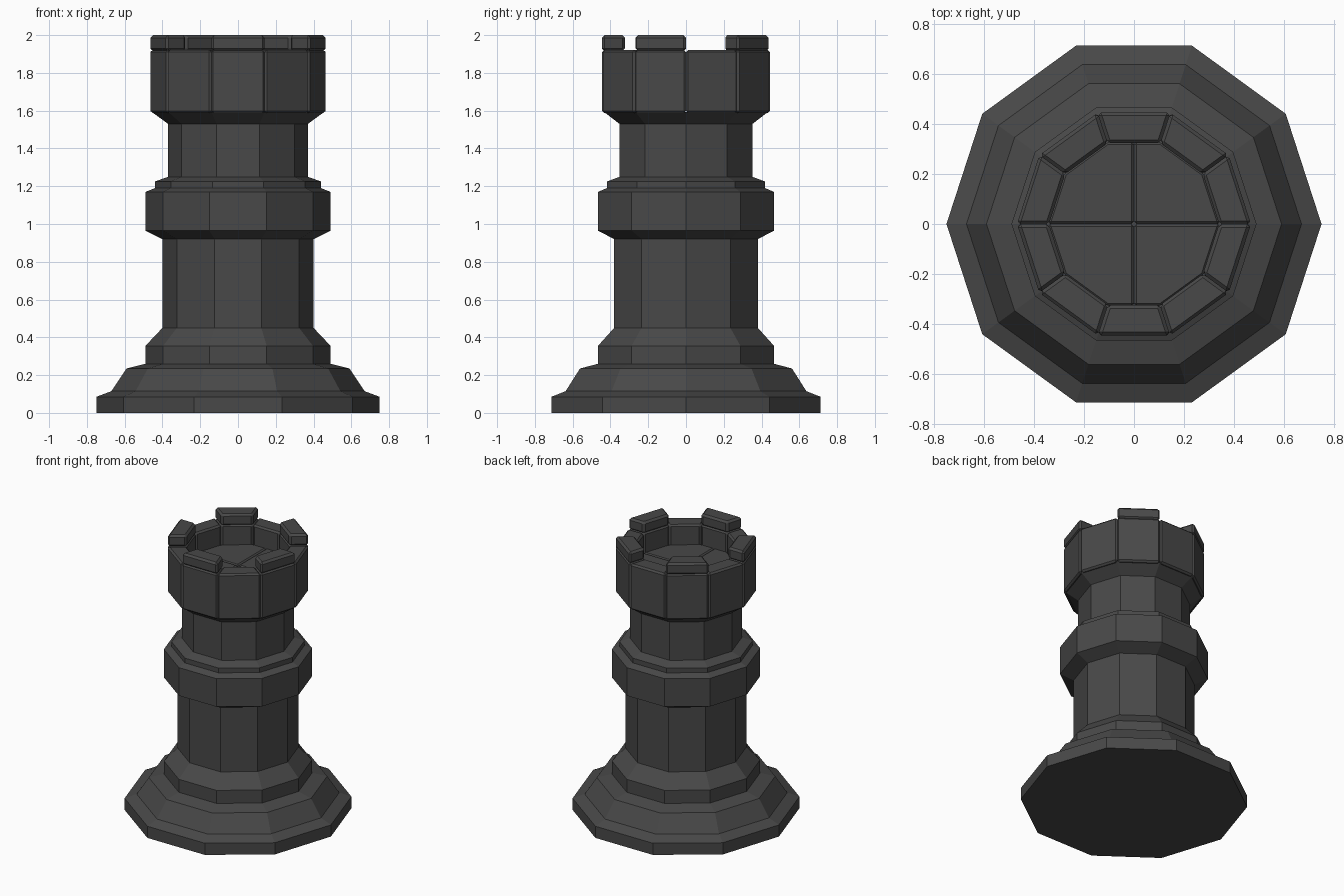
import bpy, bmesh, math

if "Cube" in bpy.data.objects:
    bpy.data.objects.remove(bpy.data.objects["Cube"])

SIDES = 10
STEP = 2 * math.pi / SIDES

mat = bpy.data.materials.new("dark_grey")
mat.diffuse_color = (0.065, 0.065, 0.065, 1)
mat.use_nodes = True
mat.node_tree.nodes["Principled BSDF"].inputs["Base Color"].default_value = mat.diffuse_color


def polar(r, a):
    return (r * math.cos(a), r * math.sin(a))


def finish(bm, name):
    bmesh.ops.recalc_face_normals(bm, faces=bm.faces)
    mesh = bpy.data.meshes.new(name)
    bm.to_mesh(mesh)
    bm.free()
    mesh.materials.append(mat)
    obj = bpy.data.objects.new(name, mesh)
    bpy.context.collection.objects.link(obj)
    return obj


def lathe(name, profile):
    """Ten-sided turned solid, capped at both ends."""
    bm = bmesh.new()
    rings = [[bm.verts.new((*polar(r, i * STEP), z)) for i in range(SIDES)]
             for r, z in profile]
    for low, high in zip(rings, rings[1:]):
        for i in range(SIDES):
            j = (i + 1) % SIDES
            bm.faces.new((low[i], low[j], high[j], high[i]))
    bm.faces.new(rings[0])
    bm.faces.new(rings[-1])
    return finish(bm, name)


def block(name, outline, z0, z1, bevel):
    """Vertical prism over a flat outline, with bevelled edges."""
    bm = bmesh.new()
    low = [bm.verts.new((x, y, z0)) for x, y in outline]
    high = [bm.verts.new((x, y, z1)) for x, y in outline]
    n = len(outline)
    bm.faces.new(low)
    bm.faces.new(high)
    for i in range(n):
        j = (i + 1) % n
        bm.faces.new((low[i], low[j], high[j], high[i]))
    bmesh.ops.recalc_face_normals(bm, faces=bm.faces)
    bmesh.ops.bevel(bm, geom=list(bm.edges), offset=bevel, segments=1,
                    affect='EDGES', profile=0.5)
    return finish(bm, name)


# Foot, shaft, collar and neck as one turned body
lathe("body", [
    (0.75, 0), (0.75, 0.085), (0.67, 0.115), (0.59, 0.235), (0.49, 0.26),
    (0.49, 0.355), (0.40, 0.45), (0.40, 0.92), (0.49, 0.965), (0.49, 1.17),
    (0.44, 1.19), (0.44, 1.225), (0.37, 1.25), (0.37, 1.53), (0.455, 1.592),
])

# Wall blocks around the head, a merlon on every second one
R_OUT, R_IN = 0.468, 0.340
for k in range(SIDES):
    a, b = k * STEP, (k + 1) * STEP
    wedge = [polar(R_IN, a), polar(R_OUT, a), polar(R_OUT, b), polar(R_IN, b)]
    block(f"wall_block_{k}", wedge, 1.587, 1.922, 0.012)
    if k % 2:
        block(f"merlon_{k}", wedge, 1.915, 2.0, 0.014)

# Recessed floor made of four slabs
apothem = 0.345 * math.cos(STEP / 2)
quarter = [(0, 0), polar(0.345, 0), polar(0.345, STEP), polar(0.345, 2 * STEP), (0, apothem)]
for sx in (1, -1):
    for sy in (1, -1):
        block(f"floor_slab_{sx}_{sy}", [(sx * x, sy * y) for x, y in quarter],
              1.59, 1.78, 0.01)
